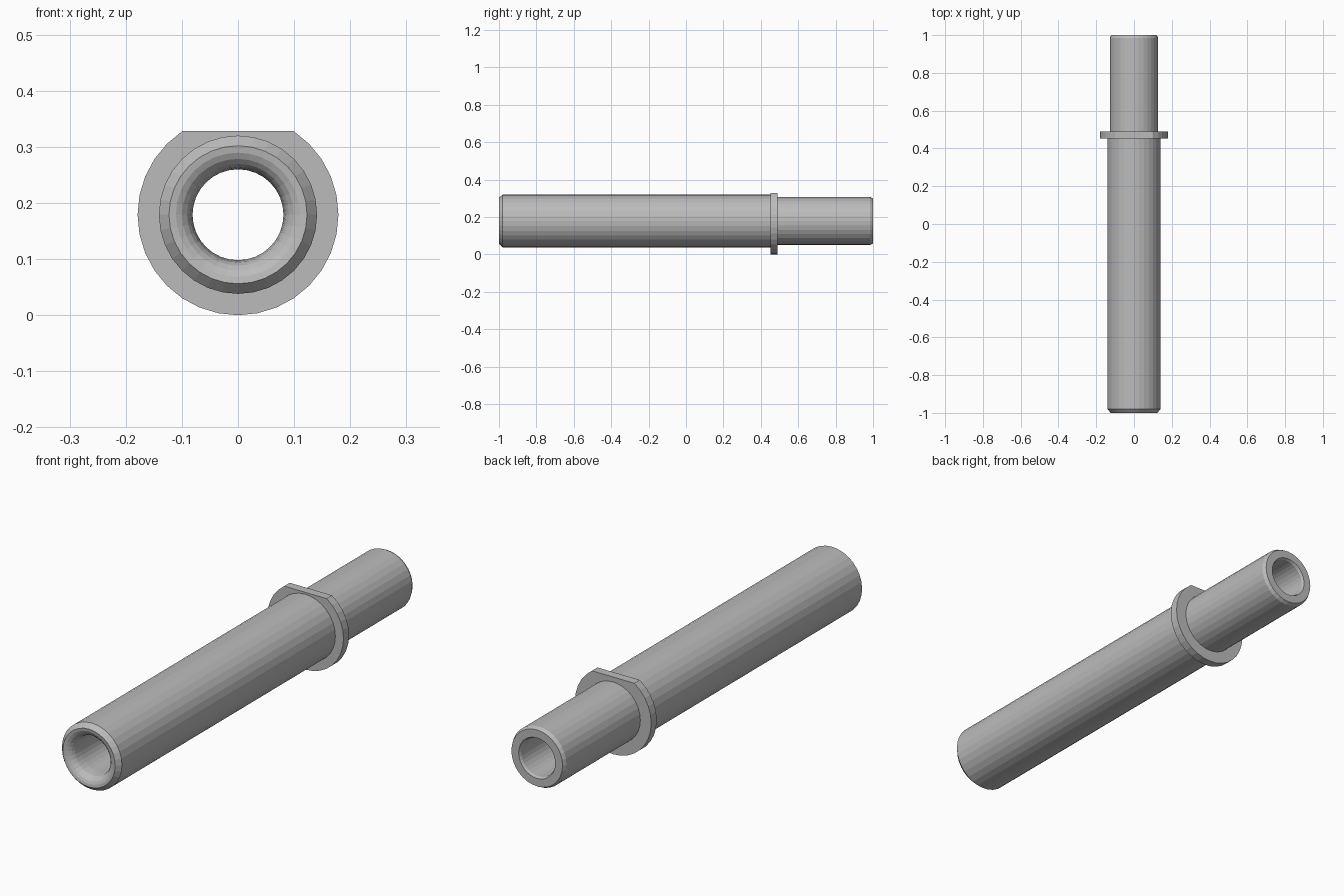
import bpy
import bmesh
from math import sin, cos, pi, tau
from mathutils import Matrix, Vector

SEGMENTS = 32
AXIS_Z = 0.179

cube = bpy.data.objects.get("Cube")
if cube:
    bpy.data.objects.remove(cube, do_unlink=True)

# Single plain metal colour
metal = bpy.data.materials.new("grey metal")
metal.use_nodes = True
metal.diffuse_color = (0.5, 0.5, 0.5, 1)
metal.node_tree.nodes["Principled BSDF"].inputs["Base Color"].default_value = metal.diffuse_color


def lathe(profile):
    """Turn a closed (radius, y) profile around the y axis."""
    bm = bmesh.new()
    rings = []
    for i in range(SEGMENTS):
        a = tau * i / SEGMENTS
        rings.append([bm.verts.new((r * cos(a), y, r * sin(a))) for r, y in profile])
    n = len(profile)
    for i, ring in enumerate(rings):
        after = rings[(i + 1) % SEGMENTS]
        for j in range(n):
            k = (j + 1) % n
            bm.faces.new((ring[j], ring[k], after[k], after[j]))
    bmesh.ops.recalc_face_normals(bm, faces=bm.faces)
    return bm


def finish(bm, name):
    bmesh.ops.transform(bm, matrix=Matrix.Translation((0, 0, AXIS_Z)), verts=bm.verts)
    bmesh.ops.recalc_face_normals(bm, faces=bm.faces)
    mesh = bpy.data.meshes.new(name)
    bm.to_mesh(mesh)
    bm.free()
    mesh.materials.append(metal)
    bpy.context.collection.objects.link(bpy.data.objects.new(name, mesh))


# Hollow stepped tube: rounded mouth in front, small chamfers at the back
mouth = []
for i in range(6):
    a = pi / 2 * i / 5
    mouth.append((0.083 + 0.04 * (1 - sin(a)), -1 + 0.04 * (1 - cos(a))))
outside = [(0.128, 0.985), (0.128, 0.47), (0.141, 0.47), (0.141, -0.98)]
bore = [(0.081, -0.94), (0.081, 0.99), (0.086, 1), (0.12, 1)]
finish(lathe(outside + mouth + bore), "stepped_tube")

# Collar with one flat cut across its top
collar = lathe([(0.179, 0.452), (0.179, 0.489), (0.12, 0.489), (0.12, 0.452)])
cut = bmesh.ops.bisect_plane(
    collar, geom=collar.verts[:] + collar.edges[:] + collar.faces[:],
    plane_co=Vector((0, 0, 0.149)), plane_no=Vector((0, 0, 1)), clear_outer=True)
rim = [e for e in collar.edges if e.is_boundary]
bmesh.ops.holes_fill(collar, edges=rim, sides=0)
finish(collar, "flatted_collar")
